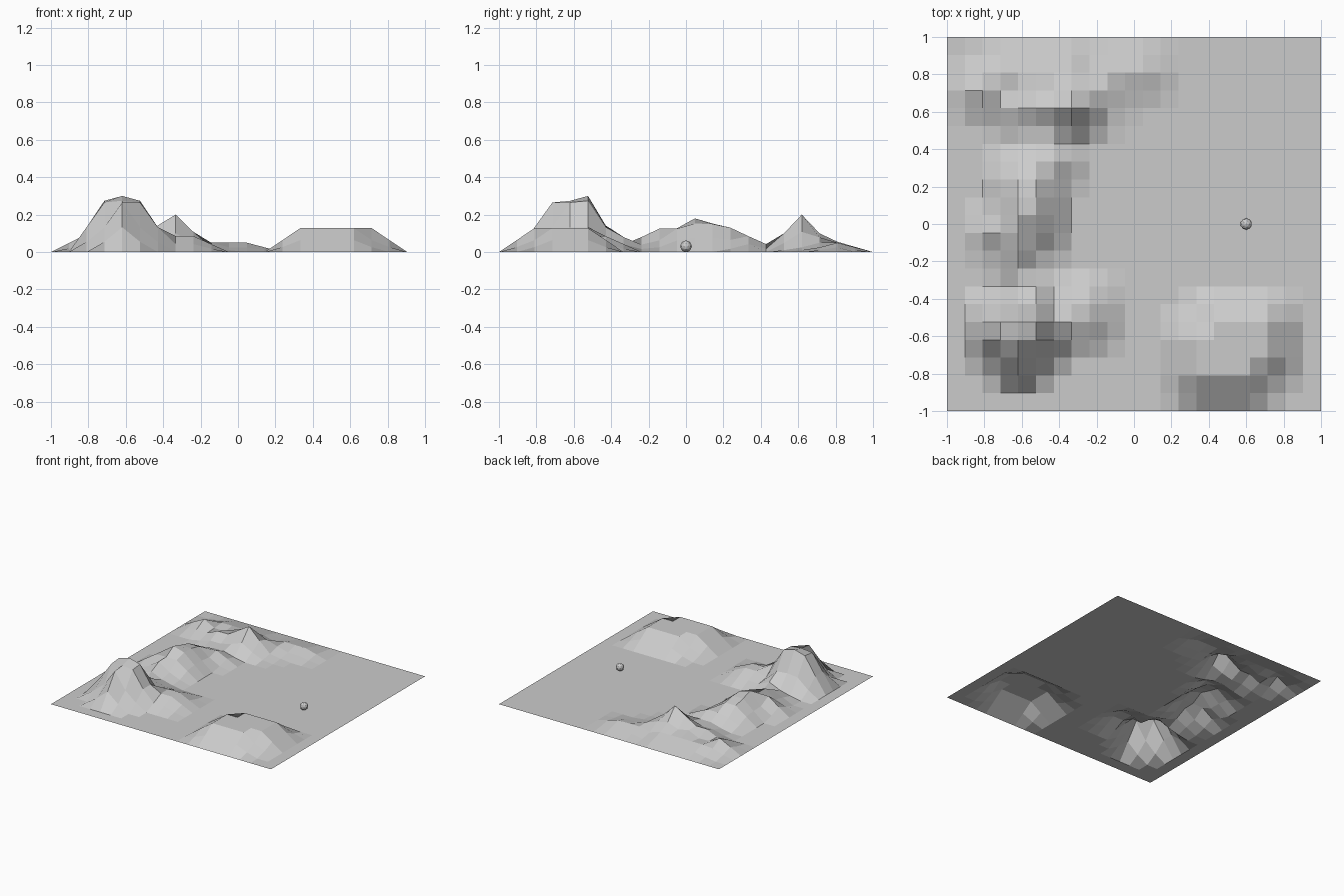
import bpy
import bmesh
import math

cube = bpy.data.objects.get("Cube")
if cube:
    bpy.data.objects.remove(cube, do_unlink=True)

CELLS = 21
STEP = 2 / CELLS


def make_material(name, colour):
    mat = bpy.data.materials.new(name)
    mat.use_nodes = True
    mat.diffuse_color = colour
    mat.node_tree.nodes["Principled BSDF"].inputs["Base Color"].default_value = colour
    return mat


def block(x0, x1, y0, y1, skip=()):
    """Grid points of a rectangle, without the skipped corners."""
    return [(x, y) for x in range(x0, x1 + 1) for y in range(y0, y1 + 1)
            if (x, y) not in skip]


def pull(points, height, reach=2.0):
    """A patch of the sheet raised with a smooth falloff around it."""
    return points, height, reach


def raised(patch, x, y):
    points, height, reach = patch
    d = min(math.hypot(x - px, y - py) for px, py in points)
    t = max(0.0, 1 - d / reach)
    return height * t * t * (3 - 2 * t)


# Broad landforms: the highest one wins at each grid point
landforms = [
    # flat-topped hill
    pull(block(14, 18, 2, 5, skip=((14, 5), (18, 2))), 0.128),
    # tall mountain and the shoulder beside it
    pull(block(3, 5, 4, 5) + [(4, 3)], 0.265),
    pull(block(7, 8, 5, 6), 0.085),
    # winding middle ridge
    pull([(4, 8), (5, 7)], 0.08),
    pull([(4, 9), (3, 10), (4, 10), (5, 10)], 0.125),
    pull([(4, 11), (5, 11), (4, 12), (5, 12)], 0.15),
    pull([(4, 13), (5, 13)], 0.13),
    pull([(5, 14), (6, 14)], 0.085),
    # rear range with its low tail
    pull([(4, 17), (5, 17), (5, 18), (6, 17), (7, 17)], 0.085),
    pull([(2, 18)], 0.095),
    pull([(3, 19), (4, 19), (5, 19), (6, 19), (7, 19), (8, 18)], 0.055),
    pull([(8, 17), (9, 18), (9, 19), (10, 19), (11, 19)], 0.05),
]

# Sharp summits added on top of the landforms
summits = [
    pull([(4, 5)], 0.035, 1.5),
    pull([(4, 11)], 0.03, 1.2),
    pull([(7, 17)], 0.115),
]


def ground_height(x, y):
    base = max(raised(p, x, y) for p in landforms)
    return base + sum(raised(p, x, y) for p in summits)


def add_object(name, bm, mat):
    mesh = bpy.data.meshes.new(name)
    bm.to_mesh(mesh)
    bm.free()
    mesh.materials.append(mat)
    obj = bpy.data.objects.new(name, mesh)
    bpy.context.collection.objects.link(obj)
    return obj


stone = make_material("stone grey", (0.6, 0.6, 0.6, 1))

# Terrain sheet
bm = bmesh.new()
bmesh.ops.create_grid(bm, x_segments=CELLS, y_segments=CELLS, size=1)
for v in bm.verts:
    v.co.z = ground_height(round((v.co.x + 1) / STEP), round((v.co.y + 1) / STEP))
add_object("terrain", bm, stone)

# Small ball resting on the plain
bm = bmesh.new()
bmesh.ops.create_icosphere(bm, subdivisions=2, radius=0.031)
bmesh.ops.translate(bm, verts=bm.verts, vec=(0.6, 0, 0.031))
add_object("ball", bm, stone)
